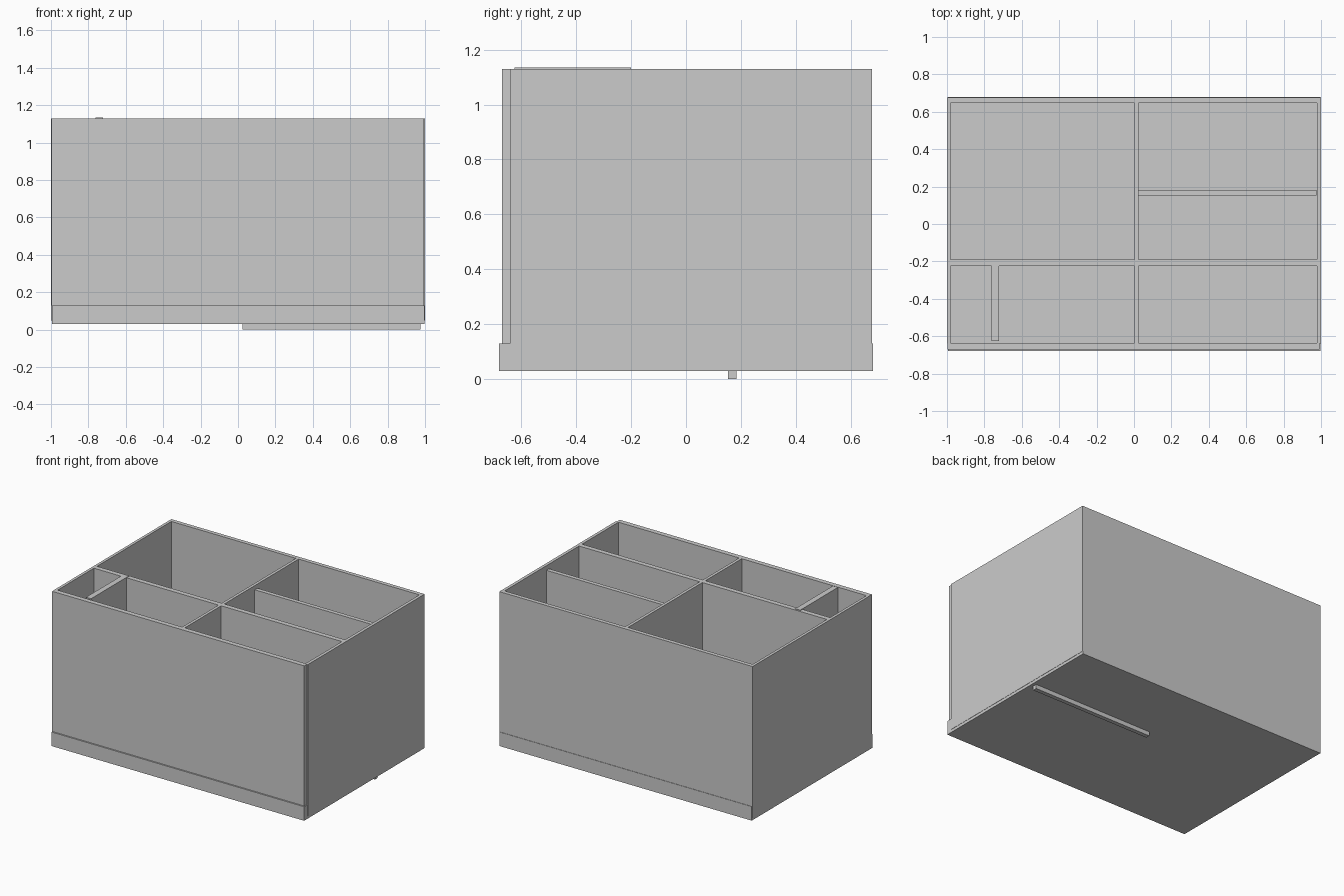
import bpy

if "Cube" in bpy.data.objects:
    bpy.data.objects.remove(bpy.data.objects["Cube"])

# Single plain grey
grey = bpy.data.materials.new("light_grey")
grey.diffuse_color = (0.6, 0.6, 0.6, 1)
grey.use_nodes = True
grey.node_tree.nodes["Principled BSDF"].inputs["Base Color"].default_value = grey.diffuse_color


def board(name, x, y, z):
    """Axis-aligned board from (min, max) pairs."""
    centre = [(r[0] + r[1]) / 2 for r in (x, y, z)]
    bpy.ops.mesh.primitive_cube_add(size=1, location=centre)
    ob = bpy.context.object
    ob.name = name
    ob.scale = [r[1] - r[0] for r in (x, y, z)]
    bpy.ops.object.transform_apply(location=False, rotation=False, scale=True)
    ob.data.materials.append(grey)
    return ob


TOP = 1.13
FLOOR = 0.13

# Base slab, lipped slightly at the front
board("base_slab", (-0.995, 0.998), (-0.68, 0.68), (0.03, FLOOR))

# Outer walls
board("front_wall", (-0.998, 0.992), (-0.67, -0.635), (FLOOR, TOP))
board("back_wall", (-0.998, 0.992), (0.648, 0.677), (FLOOR, TOP))
board("left_wall", (-1.0, -0.98), (-0.64, 0.677), (0.05, TOP))
board("right_wall", (0.978, 1.0), (-0.64, 0.677), (0.05, TOP))

# Full-length dividers
board("long_divider", (-0.98, 0.98), (-0.225, -0.19), (FLOOR, TOP))
board("cross_divider", (0.004, 0.025), (-0.637, 0.65), (FLOOR, TOP))

# Rear right shelf divider, set low so that it pokes out under the base
board("rear_small_divider", (0.025, 0.975), (0.153, 0.183), (0.0, 1.10))

# Front left divider, a touch proud of the rim
board("front_small_divider", (-0.762, -0.722), (-0.625, -0.2), (FLOOR, 1.134))
